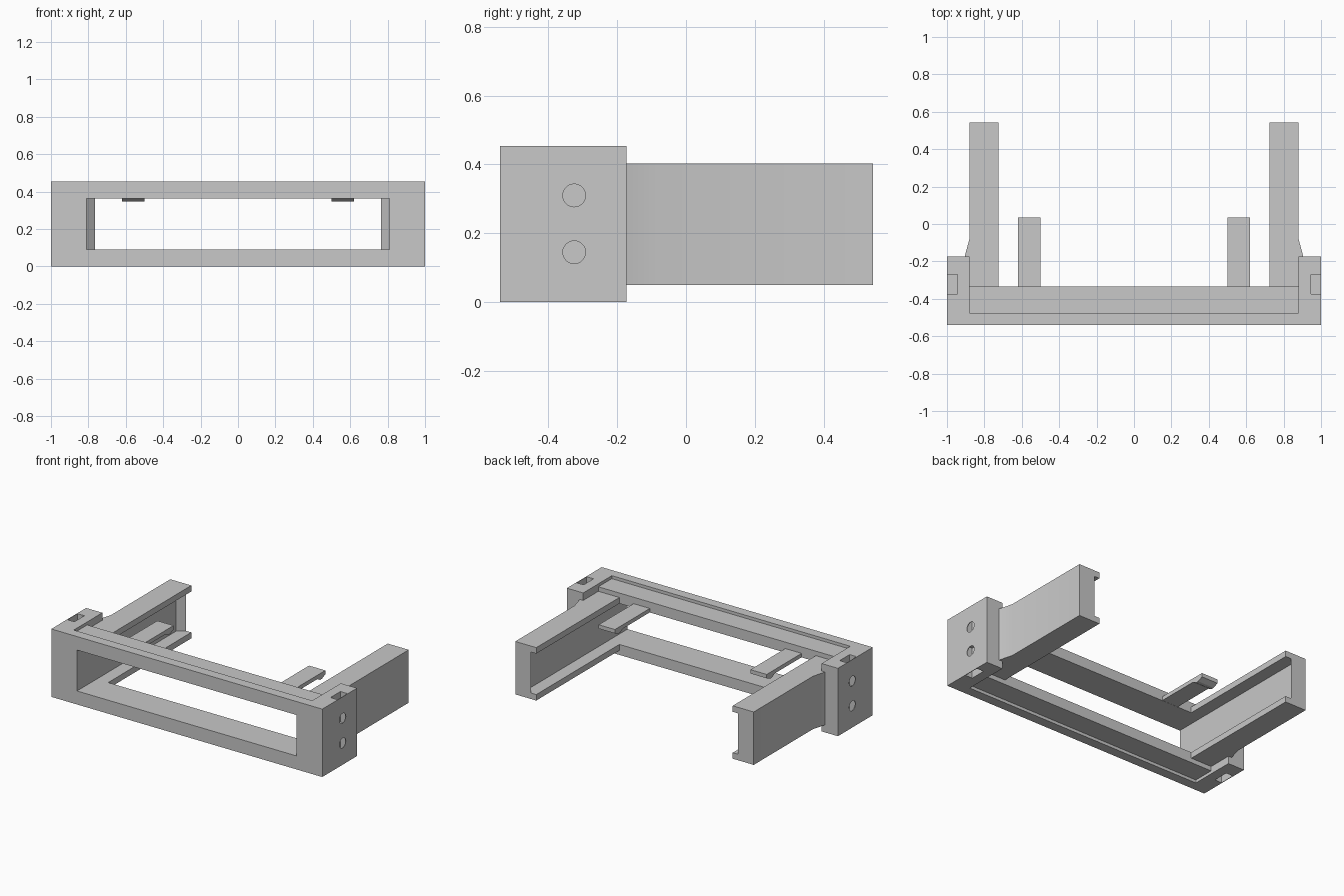
import bpy
import bmesh
import math
from mathutils import Matrix

default = bpy.data.objects.get("Cube")
if default:
    bpy.data.objects.remove(default, do_unlink=True)

grey = bpy.data.materials.new("plain grey")
grey.use_nodes = True
colour = (0.58, 0.58, 0.58, 1)
grey.diffuse_color = colour
grey.node_tree.nodes["Principled BSDF"].inputs["Base Color"].default_value = colour


def finish(name, bm):
    bmesh.ops.recalc_face_normals(bm, faces=bm.faces)
    mesh = bpy.data.meshes.new(name)
    bm.to_mesh(mesh)
    bm.free()
    mesh.materials.append(grey)
    obj = bpy.data.objects.new(name, mesh)
    bpy.context.collection.objects.link(obj)
    return obj


def prism(name, outline, low, high, axis="z", side=1):
    """Extrude an outline: xy outline along z, or yz outline along x."""
    bm = bmesh.new()
    if axis == "z":
        points = [(side * a, b, low) for a, b in outline]
        move = (0, 0, high - low)
    else:
        points = [(side * low, a, b) for a, b in outline]
        move = (side * (high - low), 0, 0)
    face = bm.faces.new([bm.verts.new(p) for p in points])
    grown = bmesh.ops.extrude_face_region(bm, geom=[face])["geom"]
    verts = [v for v in grown if isinstance(v, bmesh.types.BMVert)]
    bmesh.ops.translate(bm, verts=verts, vec=move)
    return finish(name, bm)


def box(name, x, y, z, side=1):
    return prism(name, [(x[0], y[0]), (x[1], y[0]), (x[1], y[1]), (x[0], y[1])], *z, side=side)


def bore(name, x, y, z, radius, length):
    bm = bmesh.new()
    turn = Matrix.Translation((x, y, z)) @ Matrix.Rotation(math.pi / 2, 4, "Y")
    bmesh.ops.create_cone(bm, cap_ends=True, segments=32, radius1=radius,
                          radius2=radius, depth=length, matrix=turn)
    return finish(name, bm)


def cut(obj, cutters):
    for cutter in cutters:
        cutter.hide_render = True
        mod = obj.modifiers.new("cut", "BOOLEAN")
        mod.operation = "DIFFERENCE"
        mod.solver = "EXACT"
        mod.object = cutter
    bpy.context.view_layer.update()
    graph = bpy.context.evaluated_depsgraph_get()
    mesh = bpy.data.meshes.new_from_object(obj.evaluated_get(graph))
    obj.modifiers.clear()
    obj.data = mesh
    for cutter in cutters:
        bpy.data.objects.remove(cutter, do_unlink=True)


def opening():
    return box("opening_cutter", (-0.81, 0.81), (-0.7, -0.2), (0.09, 0.363))


# Front frame with its two end blocks
half = [(1, -0.54), (1, -0.173), (0.88, -0.173), (0.88, -0.475)]
frame = prism("front_frame", half + [(-x, y) for x, y in reversed(half)], 0, 0.453)
cutters = [opening()]
for side in (1, -1):
    # Nut pockets from above and below, and screw holes from the side
    for z in ((0.25, 0.6), (-0.2, 0.205)):
        cutters.append(box("pocket_cutter", (0.945, 0.996), (-0.375, -0.27), z, side))
    for z in (0.145, 0.31):
        cutters.append(bore("hole_cutter", side * 1.0, -0.325, z, 0.033, 0.2))
cut(frame, cutters)

# Inner rim, set a little below the frame's top and above its bottom
rim = box("inner_rim", (-0.88, 0.88), (-0.475, -0.333), (0.02, 0.433))
cut(rim, [opening()])

for side, word in ((1, "left"), (-1, "right")):
    # Channel arm with flared root and a ramped stop at its end
    plan = [(0.725, -0.333), (0.88, -0.333), (0.88, -0.173), (0.905, -0.173),
            (0.88, -0.08), (0.88, 0.543), (0.725, 0.543)]
    arm = prism(word + "_arm", plan, 0.05, 0.403, side=side)
    channel = [(0.6, -0.4), (0.81, -0.4), (0.81, 0.503), (0.765, 0.543),
               (0.765, 0.6), (0.6, 0.6)]
    cut(arm, [prism("channel_cutter", channel, 0.09, 0.363, side=side)])
    # The flare blends softly into the arm's outer wall
    arm.data.shade_smooth()
    arm.data.set_sharp_from_angle(angle=math.radians(30))

    # Snap clip with a small hook underneath its tip
    clip = [(-0.333, 0.39), (0.035, 0.39), (0.035, 0.364), (0, 0.348),
            (-0.02, 0.348), (-0.05, 0.364), (-0.333, 0.364)]
    prism(word + "_clip", clip, 0.5, 0.62, axis="x", side=side)
